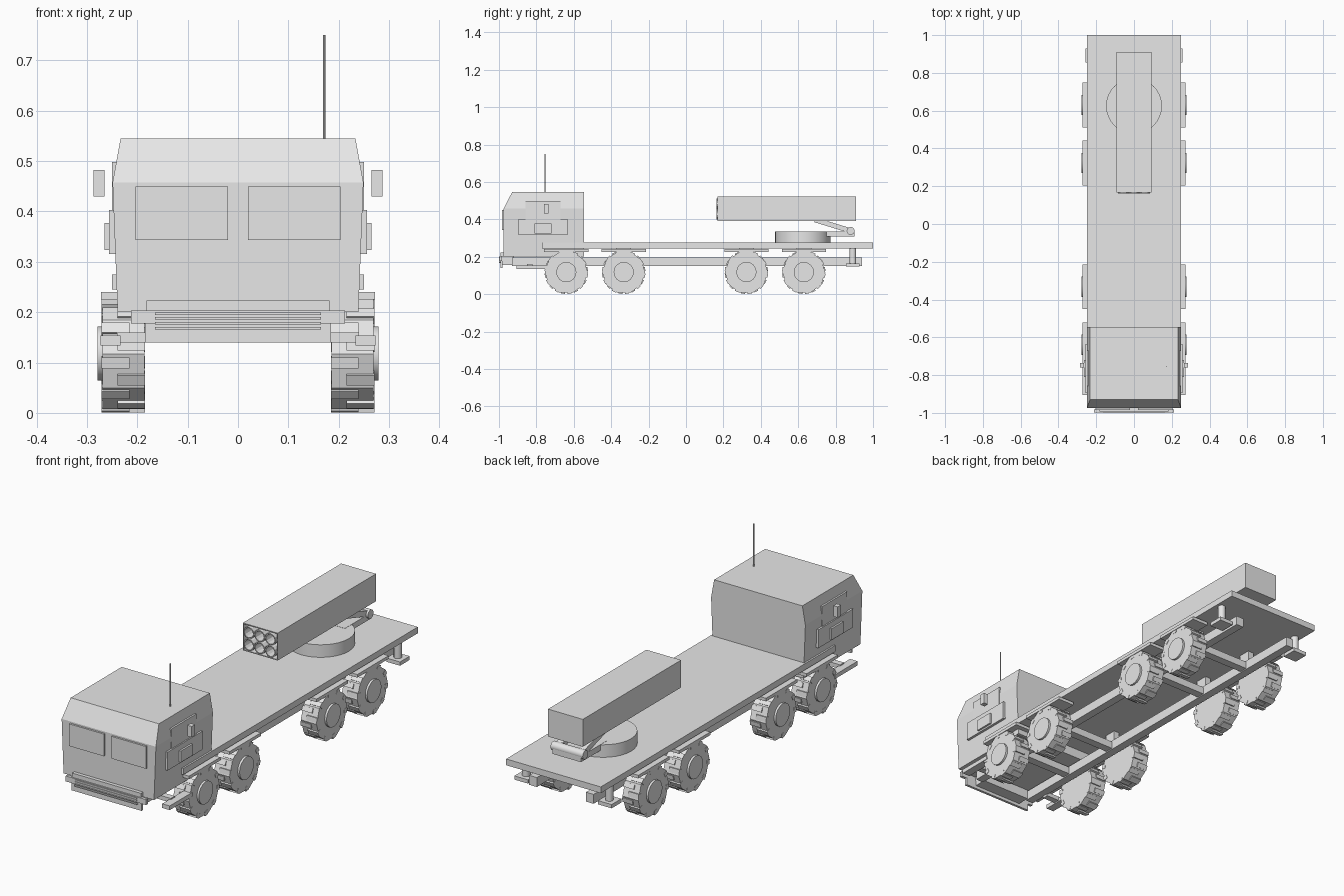
import bpy, bmesh, math
from mathutils import Matrix, Vector

if "Cube" in bpy.data.objects:
    bpy.data.objects.remove(bpy.data.objects["Cube"])

# Single light grey paint
GREY = (0.8, 0.8, 0.8, 1)
paint = bpy.data.materials.new("light_grey")
paint.use_nodes = True
paint.diffuse_color = GREY
paint.node_tree.nodes["Principled BSDF"].inputs["Base Color"].default_value = GREY


def finish(name, bm):
    bmesh.ops.recalc_face_normals(bm, faces=bm.faces)
    mesh = bpy.data.meshes.new(name)
    bm.to_mesh(mesh)
    bm.free()
    mesh.materials.append(paint)
    ob = bpy.data.objects.new(name, mesh)
    bpy.context.collection.objects.link(ob)
    return ob


def add_box(bm, x, y, z, matrix=Matrix()):
    lo, hi = Vector((x[0], y[0], z[0])), Vector((x[1], y[1], z[1]))
    m = matrix @ Matrix.Translation((lo + hi) / 2) @ Matrix.Diagonal((*(hi - lo), 1))
    return bmesh.ops.create_cube(bm, size=1, matrix=m)["verts"]


def box(name, x, y, z):
    bm = bmesh.new()
    add_box(bm, x, y, z)
    return finish(name, bm)


def pair(name, x, y, z):
    box(name + "_left", x, y, z)
    box(name + "_right", (-x[1], -x[0]), y, z)


def add_cylinder(bm, centre, radius, length, axis="Z", sides=24, taper=1.0):
    turn = {"X": Matrix.Rotation(math.pi / 2, 4, "Y"),
            "Y": Matrix.Rotation(math.pi / 2, 4, "X"), "Z": Matrix()}[axis]
    bmesh.ops.create_cone(bm, cap_ends=True, segments=sides, radius1=radius,
                          radius2=radius * taper, depth=length,
                          matrix=Matrix.Translation(centre) @ turn)


def cylinder(name, *args, **kw):
    bm = bmesh.new()
    add_cylinder(bm, *args, **kw)
    ob = finish(name, bm)
    for p in ob.data.polygons:
        p.use_smooth = len(p.vertices) == 4
    ob.data.set_sharp_from_angle(angle=math.radians(40))
    return ob


def hollow_front(bm, rim, depth):
    """Inset the -y end face and push it inwards."""
    bm.normal_update()
    face = min(bm.faces, key=lambda f: f.calc_center_median().y)
    bmesh.ops.inset_region(bm, faces=[face], thickness=rim)
    ext = bmesh.ops.extrude_discrete_faces(bm, faces=[face])["faces"][0]
    bmesh.ops.translate(bm, vec=(0, depth, 0), verts=ext.verts)


# Chassis: flat bed, rails, cross beams
box("flat_bed", (-.25, .25), (-.77, 1), (.245, .275))
pair("frame_rail", (.13, .17), (-.93, .94), (.15, .195))
AXLES = (-.64, -.333, .323, .63)
for i, y in enumerate(AXLES):
    box(f"cross_beam_{i + 1}", (-.13, .13), (y - .02, y + .02), (.155, .19))
    pair(f"bed_mount_{i + 1}", (.135, .165), (y - .03, y + .03), (.195, .245))
    pair(f"fender_{i + 1}", (.185, .272), (y - .118, y + .118), (.225, .24))
    pair(f"fender_bracket_{i + 1}", (.2, .235), (y - .04, y + .04), (.238, .246))

# Cab: side profile extruded, flaring to the window line
bm = bmesh.new()
rings = []
for z, half, front in ((.2, .239, -.975), (.457, .249, -.975), (.545, .233, -.93)):
    rings.append([bm.verts.new((sx * half, y, z)) for sx, y in
                  ((-1, front), (1, front), (1, -.545), (-1, -.545))])
bm.faces.new(rings[0])
bm.faces.new(rings[2])
for a, b in zip(rings, rings[1:]):
    for i in range(4):
        j = (i + 1) % 4
        bm.faces.new((a[i], a[j], b[j], b[i]))
finish("cab", bm)

# Cab fittings
pair("windscreen", (.02, .203), (-.984, -.97), (.343, .449))
pair("door_upper", (.23, .25), (-.858, -.67), (.4, .498))
pair("door_lower", (.23, .256), (-.896, -.634), (.315, .403))
pair("door_box", (.25, .265), (-.81, -.72), (.323, .377))
pair("mirror", (.265, .287), (-.76, -.735), (.43, .482))
pair("cab_step", (.233, .273), (-.905, -.735), (.134, .154))
pair("step_bracket", (.165, .24), (-.85, -.82), (.14, .16))
cylinder("antenna", (.171, -.755, .645), .0025, .21, sides=8)

# Front bumper and grille
box("bumper_upper", (-.182, .182), (-.992, -.972), (.2, .223))
box("bumper_bar", (-.212, .212), (-.997, -.983), (.177, .203))
box("bumper_lower", (-.185, .185), (-.992, -.98), (.14, .178))
box("bumper_mount", (-.13, .13), (-.985, -.92), (.155, .2))
for i in range(4):
    z = .166 + i * .0095
    box(f"grille_slat_{i + 1}", (-.165, .165), (-1, -.99), (z, z + .005))

# Wheels: faceted tyre, alternating tread lugs, hub
LUGS = 20
for i, y in enumerate(AXLES):
    for side, s in (("left", 1), ("right", -1)):
        bm = bmesh.new()
        add_cylinder(bm, (s * .2275, y, .117), .115, .083, "X", 10)
        for k in range(LUGS):
            spin = Matrix.Translation((s * .2275, y, .117)) @ \
                Matrix.Rotation((k + .5) * math.tau / LUGS, 4, "X")
            x = (-.043, .012) if k % 2 else (-.012, .043)
            add_box(bm, x, (-.011, .011), (.095, .116), spin)
        finish(f"tyre_{i + 1}_{side}", bm)
        cylinder(f"hub_{i + 1}_{side}", (s * .2675, y, .118), .054, .023, "X", 16)

# Rear stabiliser jacks
for side, s in (("left", 1), ("right", -1)):
    cylinder(f"jack_post_{side}", (s * .22, .892, .204), .018, .09, sides=12)
pair("jack_foot", (.185, .257), (.855, .928), (.147, .165))

# Turntable and lifting arms
cylinder("turntable", (0, .625, .304), .148, .062, sides=32)
box("pivot_base", (-.075, .075), (.7, .9), (.308, .336))
cylinder("pivot_axle", (0, .88, .338), .021, .17, "X", 16)
tilt = Matrix.Translation((0, .88, .338)) @ Matrix.Rotation(math.radians(-17), 4, "X")
for side, s in (("left", 1), ("right", -1)):
    bm = bmesh.new()
    add_box(bm, sorted((s * .045, s * .075)), (-.2, 0), (-.012, .014), tilt)
    finish(f"lift_arm_{side}", bm)

# Launcher box with recessed front and six tubes
bm = bmesh.new()
add_box(bm, (-.092, .092), (.168, .91), (.39, .521))
hollow_front(bm, .006, .06)
finish("launcher_box", bm)
for row in range(2):
    for col in range(3):
        bm = bmesh.new()
        add_cylinder(bm, ((col - 1) * .057, .2, .4265 + row * .058), .028, .076, "Y", 12)
        hollow_front(bm, .005, .06)
        finish(f"launch_tube_{row + 1}_{col + 1}", bm)
